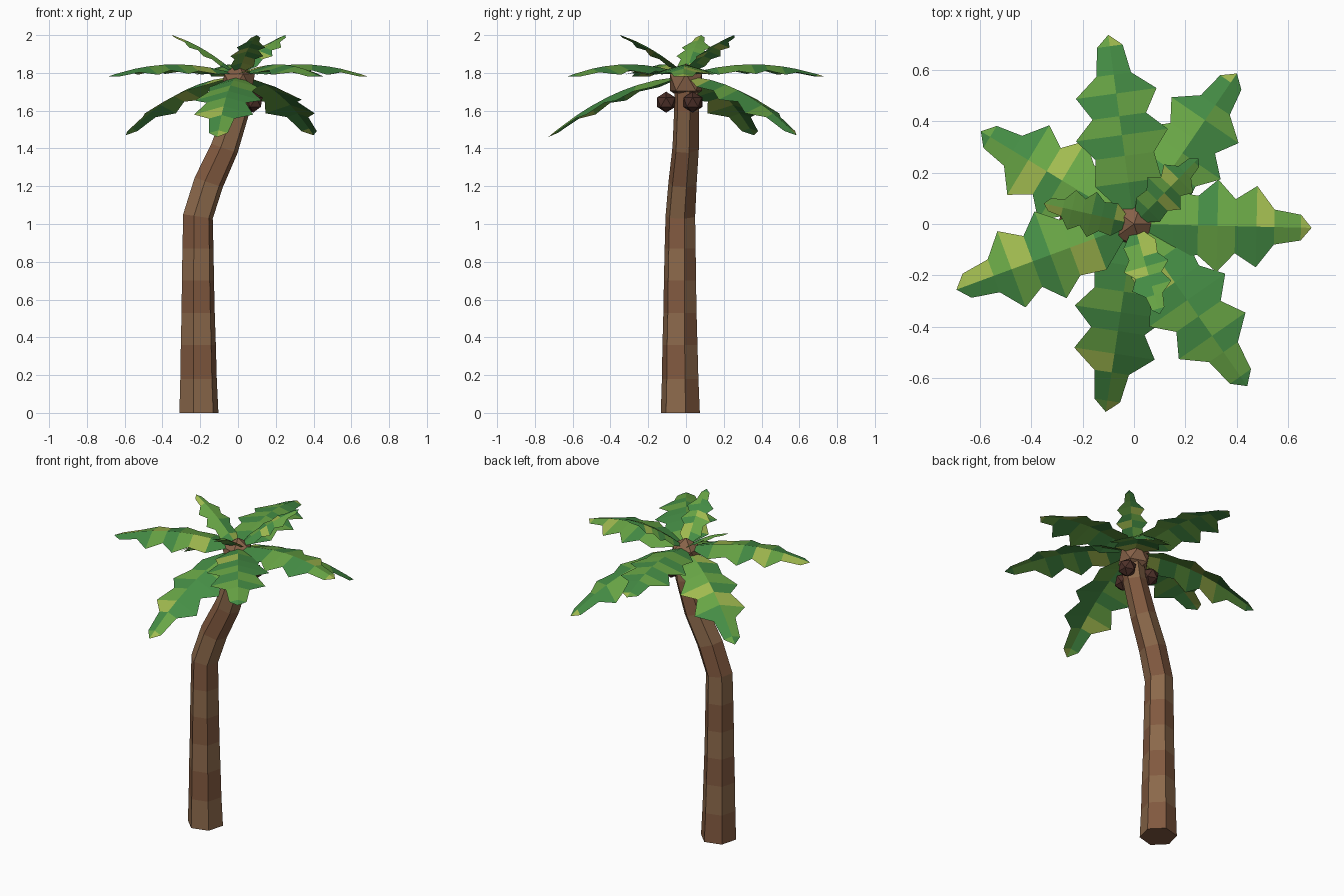
import bpy, bmesh, math, random
from mathutils import Vector

if "Cube" in bpy.data.objects:
    bpy.data.objects.remove(bpy.data.objects["Cube"])

random.seed(4)


def material(name, rgb):
    m = bpy.data.materials.new(name)
    m.diffuse_color = (*rgb, 1)
    m.use_nodes = True
    m.node_tree.nodes["Principled BSDF"].inputs["Base Color"].default_value = m.diffuse_color
    return m


greens = [material("leaf_mid", (0.14, 0.38, 0.06)),
          material("leaf_deep", (0.06, 0.27, 0.06)),
          material("leaf_lime", (0.36, 0.50, 0.08))]
barks = [material("bark_red", (0.22, 0.10, 0.05)),
         material("bark_tan", (0.26, 0.14, 0.07))]
husk = material("husk", (0.24, 0.12, 0.065))
nut = material("nut", (0.075, 0.03, 0.022))


def finish(bm, name, mats):
    me = bpy.data.meshes.new(name)
    bm.to_mesh(me)
    bm.free()
    for m in mats:
        me.materials.append(m)
    ob = bpy.data.objects.new(name, me)
    bpy.context.collection.objects.link(ob)
    return ob


# Trunk: hexagonal rings (x, y, z, radius) following the bend
rings = [(-0.207, -0.03, 0, 0.107), (-0.209, -0.031, 0.18, 0.100),
         (-0.210, -0.032, 0.36, 0.096), (-0.211, -0.032, 0.53, 0.091),
         (-0.212, -0.032, 0.70, 0.088), (-0.212, -0.031, 0.87, 0.085),
         (-0.212, -0.030, 1.04, 0.081), (-0.155, -0.018, 1.22, 0.077),
         (-0.072, -0.002, 1.40, 0.072), (-0.005, 0.003, 1.60, 0.068),
         (0.01, 0.0, 1.72, 0.064)]
bm = bmesh.new()
loops = []
for i, (x, y, z, r) in enumerate(rings):
    tilt = 0.35 if 6 < i < 9 else 0.15 if i in (6, 9) else 0
    loop = []
    for k in range(6):
        a = math.radians(15 + 60 * k)
        dx = r * math.cos(a)
        loop.append(bm.verts.new((x + dx, y + r * math.sin(a), z - dx * tilt)))
    loops.append(loop)
for i, (a, b) in enumerate(zip(loops, loops[1:])):
    for k in range(6):
        f = bm.faces.new((a[k], a[k - 5], b[k - 5], b[k]))
        f.material_index = (i + (k // 3)) % 2
bm.faces.new(loops[0][::-1])
bm.faces.new(loops[-1])
finish(bm, "trunk", barks)


# Crown hub and coconuts
def ball(name, loc, r, mat):
    bm = bmesh.new()
    bmesh.ops.create_icosphere(bm, subdivisions=1, radius=r)
    finish(bm, name, [mat]).location = loc


ball("crown_hub", (0, 0, 1.75), 0.1, husk)
for i, loc in enumerate([(0.08, 0.035, 1.645), (-0.085, 0.04, 1.645), (-0.01, -0.105, 1.645)]):
    ball(f"coconut_{i + 1}", loc, 0.056, nut)

# Frond outline: (fraction along, half width), jagged edge
outline = [(0.08, 0.045), (0.22, 0.13), (0.36, 0.115), (0.47, 0.18), (0.57, 0.105),
           (0.69, 0.158), (0.79, 0.068), (0.94, 0.05), (1.0, 0.0)]


def frond(name, tip, root_z, bulge, width):
    tip = Vector(tip)
    flat = Vector((tip.x, tip.y, 0))
    side = Vector((-tip.y, tip.x, 0)).normalized()
    bm = bmesh.new()
    rows = []
    for t, w in outline:
        p = flat * t
        p.z = root_z + (tip.z - root_z) * t + 4 * bulge * t * (1 - t)
        w *= width
        drop = Vector((0, 0, -0.28 * w))
        mid = bm.verts.new(p)
        if w:
            rows.append((bm.verts.new(p + side * w + drop), mid,
                         bm.verts.new(p - side * w + drop)))
        else:
            rows.append((mid, mid, mid))
    for a, b in zip(rows, rows[1:]):
        for k in (0, 1):
            vs = [a[k], a[k + 1], b[k + 1], b[k]]
            f = bm.faces.new(list(dict.fromkeys(vs)))
            f.material_index = random.choice((0, 0, 1, 1, 2))
    bmesh.ops.recalc_face_normals(bm, faces=bm.faces)
    if sum(f.normal.z for f in bm.faces) < 0:
        bmesh.ops.reverse_faces(bm, faces=bm.faces)
    finish(bm, name, greens)


# Level, drooping and upright fronds
for i, tip in enumerate([(0.69, -0.015, 1.78), (-0.1, 0.735, 1.78),
                         (-0.69, -0.255, 1.78), (0.44, -0.63, 1.78)]):
    frond(f"level_frond_{i + 1}", tip, 1.79, 0.06, 1)
for i, tip in enumerate([(0.4, 0.585, 1.47), (-0.595, 0.36, 1.47), (-0.11, -0.73, 1.46)]):
    frond(f"drooping_frond_{i + 1}", tip, 1.78, 0.075, 1)
for i, tip in enumerate([(0.25, 0.255, 2.0), (-0.35, 0.08, 2.0), (0.1, -0.35, 2.0)]):
    frond(f"upright_frond_{i + 1}", tip, 1.79, 0.025, 0.5)
